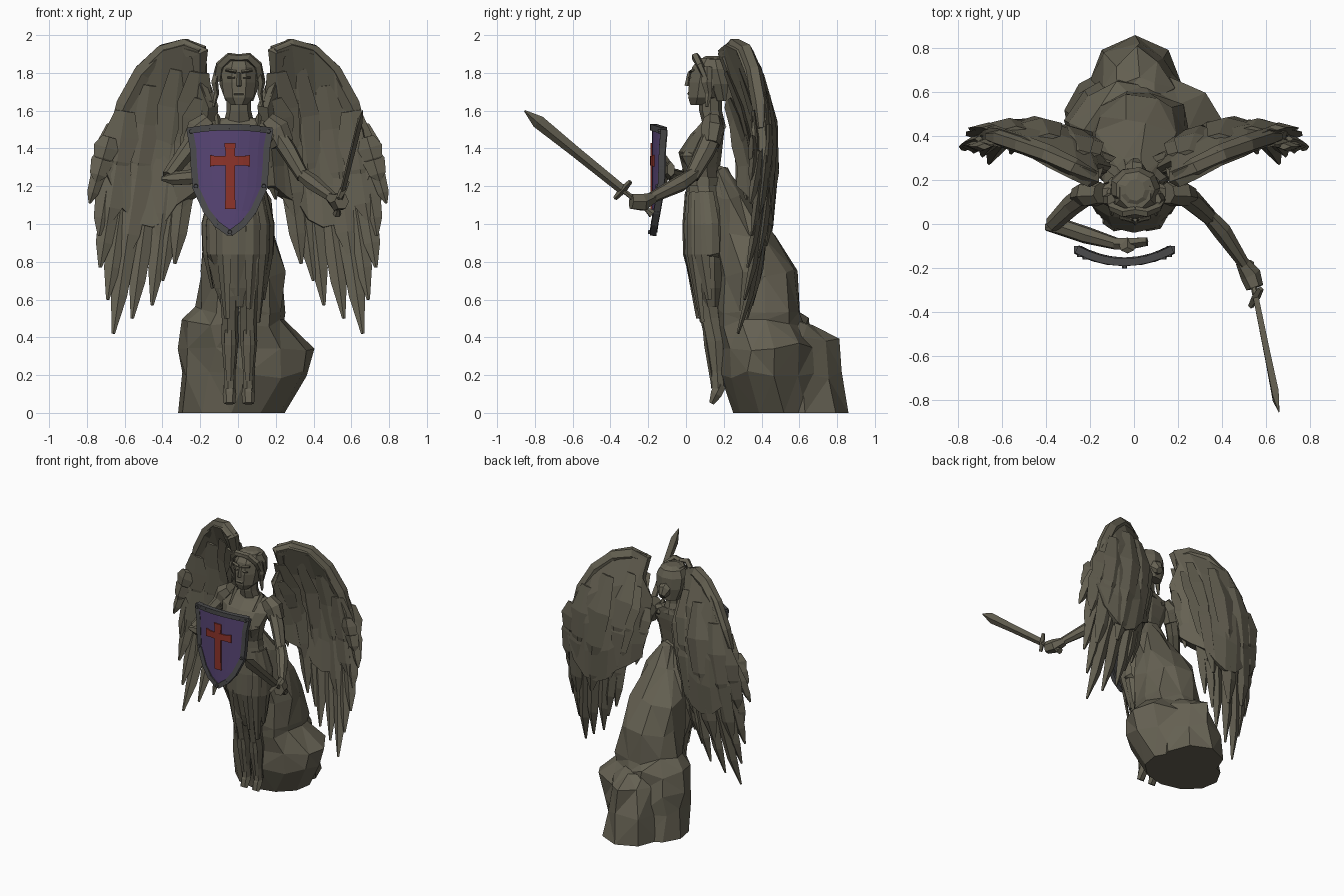
import bpy, bmesh, math, random
from mathutils import Vector as V

random.seed(4)

def material(name, col):
    m = bpy.data.materials.new(name)
    m.diffuse_color = (*col, 1)
    return m

STONE = material("stone", (.130, .119, .085))
GREY = material("dark_grey", (.068, .068, .070))
PURPLE = material("purple", (.097, .060, .178))
RED = material("red", (.27, .034, .023))
X, Y, Z = V((1, 0, 0)), V((0, 1, 0)), V((0, 0, 1))

def finish(bm, name, mat, thick=0):
    bmesh.ops.recalc_face_normals(bm, faces=bm.faces)
    me = bpy.data.meshes.new(name)
    bm.to_mesh(me)
    bm.free()
    me.materials.append(mat)
    ob = bpy.data.objects.new(name, me)
    bpy.context.collection.objects.link(ob)
    if thick:
        mod = ob.modifiers.new("thickness", 'SOLIDIFY')
        mod.thickness, mod.offset = thick, 0
    return ob

def sweep(bm, secs, n=6, hint=X, axis=None, ph=0):
    """Capped skin through rings (centre, r_along_hint, r_across)."""
    cs = [V(s[0]) for s in secs]
    rings = []
    for i, s in enumerate(secs):
        d = (axis or cs[min(i + 1, len(cs) - 1)] - cs[max(i - 1, 0)]).normalized()
        u = (hint - d * hint.dot(d)).normalized()
        v = d.cross(u)
        rings.append([bm.verts.new(cs[i] + u * s[1] * math.cos(a) + v * s[2] * math.sin(a))
                      for a in (2 * math.pi * (k + ph) / n for k in range(n))])
    for a, b in zip(rings, rings[1:]):
        for k in range(n):
            bm.faces.new((a[k], a[(k + 1) % n], b[(k + 1) % n], b[k]))
    bm.faces.new(rings[0][::-1])
    bm.faces.new(rings[-1])

def part(name, secs, n=6, hint=X, axis=None, ph=0, mat=STONE):
    bm = bmesh.new()
    sweep(bm, secs, n, hint, axis, ph)
    return finish(bm, name, mat)

def sheet(name, rows, mat, thick):
    bm = bmesh.new()
    vs = [[bm.verts.new(p) for p in r] for r in rows]
    for a, b in zip(vs, vs[1:]):
        for k in range(len(a) - 1):
            bm.faces.new((a[k], a[k + 1], b[k + 1], b[k]))
    return finish(bm, name, mat, thick)

def along(pts, t):
    f = t * (len(pts) - 1)
    i = min(int(f), len(pts) - 2)
    return V(pts[i]).lerp(V(pts[i + 1]), f - i)

# Rock: rings (z, x0, x1, y0, y1), jittered; a tall leaning mass and a low rear lump
def rock(name, rings, n, ph):
    bm = bmesh.new()
    sweep(bm, [(((a + b) / 2, (c + d) / 2, z), (b - a) / 2, (d - c) / 2) for z, a, b, c, d in rings],
          n, X, Z, ph)
    for v in bm.verts:
        if v.co.z > .01:
            v.co += V([random.uniform(-.025, .025) for _ in range(3)])
    bmesh.ops.triangulate(bm, faces=[f for f in bm.faces if f.calc_center_median().z > .01])
    finish(bm, name, STONE)
rock("rock", [(0, -.32, .25, .25, .72), (.2, -.32, .38, .2, .7), (.35, -.3, .39, .18, .68),
              (.48, -.29, .27, .17, .64), (.55, -.21, .26, .16, .63), (.74, -.21, .25, .15, .585),
              (.95, -.2, .22, .13, .46), (1.15, -.13, .16, .13, .30), (1.3, -.06, .06, .14, .22)], 11, .25)
rock("rear_rock", [(0, -.21, .22, .4, .86), (.2, -.19, .21, .4, .84), (.38, -.15, .17, .42, .79),
                   (.47, -.08, .1, .45, .68)], 8, 0)

# Torso, belt, skirt
part("torso", [((0, .09, 1.14), .13, .09), ((0, .09, 1.22), .125, .085), ((0, .08, 1.3), .145, .1),
               ((0, .075, 1.38), .165, .115), ((0, .11, 1.47), .2, .09), ((0, .14, 1.53), .19, .06),
               ((.005, .15, 1.56), .1, .05)], 10, X, Z, .5)
for s in (-1, 1):
    part("breastplate", [((s * .07, .05, 1.28), .05, .04), ((s * .075, .03, 1.36), .075, .065),
                         ((s * .07, .06, 1.44), .05, .04)], 7, X, Z)
    part("pauldron", [((s * .15, .14, 1.55), .05, .05), ((s * .2, .14, 1.5), .065, .075),
                      ((s * .235, .13, 1.42), .05, .065)], 7, Y)
    part("collar_strap", [((s * .1, .05, 1.47), .015, .02), ((s * .11, .13, 1.57), .015, .02),
                          ((s * .1, .2, 1.5), .015, .02)], 4)
part("belt", [((0, .09, 1.2), .14, .1), ((0, .09, 1.25), .135, .098)], 10, X, Z, .5)
part("skirt", [((0, .09, 1.21), .13, .09), ((0, .11, 1.08), .175, .115), ((0, .115, .95), .185, .12),
               ((.005, .115, .8), .17, .115), ((.01, .125, .66), .14, .09), ((.01, .135, .56), .1, .06)],
     10, X, Z, .5)
# Hanging cloth panels around the skirt
for k in range(9):
    a = math.radians(170 + k * 25)
    def at(r, z, y=.115):
        return (r * math.cos(a), y + .66 * r * math.sin(a), z)
    low = (.86, .66, .74, .5, .62, .55, .48, .6, .82)[k]
    part("skirt_panel", [(at(.145, 1.17, .1), .03, .01), (at(.185, 1.0), .04, .012),
                         (at(.18, .84), .042, .012), (at(.14, low, .145), .016, .008)],
         4, V((-math.sin(a), math.cos(a), 0)))

# Legs with pointed feet
for s in (-1, 1):
    x = .005 + s * .05
    part("leg", [((x + s * .02, .11, .85), .075, .09), ((x, .11, .62), .055, .065),
                 ((x, .13, .5), .045, .055), ((x, .155, .38), .047, .055),
                 ((x, .165, .22), .032, .035), ((x, .17, .13), .033, .04)], 7)
    part("foot", [((x, .185, .15), .03, .035), ((x, .16, .1), .036, .035),
                  ((x, .135, .05), .03, .015)], 6)
    part("greave", [((x, .1, .44), .03, .012), ((x, .11, .36), .035, .015),
                    ((x, .14, .17), .02, .012)], 5)

# Neck, head and face
part("neck", [((.005, .15, 1.52), .085, .06), ((.005, .13, 1.6), .065, .06),
              ((.005, .13, 1.7), .065, .06)], 8, X, Z)
part("head", [((.005, .07, 1.63), .045, .05), ((.005, .095, 1.67), .085, .09),
              ((.005, .11, 1.75), .098, .102), ((.005, .125, 1.83), .1, .1),
              ((.005, .14, 1.88), .075, .075)], 8, X, Z, .5)
part("nose", [((.005, .02, 1.8), .01, .012), ((.005, .008, 1.73), .014, .016)], 4)
part("mouth", [((-.02, .012, 1.69), .008, .006), ((.03, .012, 1.69), .008, .006)], 4, Z)
for s in (-1, 1):
    part("brow", [((.005 + s * .015, .022, 1.805), .009, .012),
                  ((.005 + s * .07, .035, 1.815), .007, .012)], 4, Z)
    part("eyelid", [((.005 + s * .022, .016, 1.775), .006, .006),
                    ((.005 + s * .06, .022, 1.775), .006, .006)], 4, Z)

# Hair
part("hair_cap", [((.005, .2, 1.65), .075, .05), ((.005, .185, 1.74), .11, .075),
                  ((.005, .165, 1.82), .115, .095), ((.005, .155, 1.87), .09, .085),
                  ((.005, .155, 1.89), .045, .05)], 9, X, Z)
part("hair_bun", [((.005, .2, 1.76), .05, .05), ((.005, .25, 1.72), .05, .055),
                  ((.005, .285, 1.69), .025, .025)], 7)
for s in (-1, 1):
    part("fringe", [((.005, .06, 1.88), .02, .02), ((.005 + s * .05, .05, 1.885), .022, .024),
                    ((.005 + s * .1, .075, 1.84), .02, .025), ((.005 + s * .115, .11, 1.76), .015, .025)],
         5, Y)
    part("side_lock", [((s * .105, .11, 1.83), .02, .03), ((s * .125, .11, 1.75), .02, .03),
                       ((s * .115, .12, 1.69), .015, .02), ((s * .13, .11, 1.62), .007, .008)], 5)

# Arms and hands
part("sword_upper_arm", [((.2, .15, 1.49), .05, .055), ((.27, .1, 1.38), .047, .052),
                         ((.345, .03, 1.25), .036, .04)], 7)
part("sword_forearm", [((.33, .05, 1.27), .035, .035), ((.4, -.03, 1.215), .043, .045),
                       ((.5, -.18, 1.14), .027, .03)], 7)
part("sword_hand", [((.49, -.17, 1.14), .03, .03), ((.53, -.23, 1.115), .048, .05),
                    ((.55, -.29, 1.12), .04, .045)], 6)
part("shield_upper_arm", [((-.2, .15, 1.49), .05, .055), ((-.28, .09, 1.37), .047, .052),
                          ((-.37, 0, 1.25), .036, .04)], 7)
part("shield_forearm", [((-.405, -.015, 1.24), .012, .015), ((-.34, -.01, 1.24), .038, .04),
                        ((-.22, -.05, 1.25), .042, .04), ((-.08, -.09, 1.27), .026, .028)], 7, Z)
part("shield_hand", [((-.09, -.09, 1.27), .03, .03), ((-.02, -.09, 1.28), .05, .03),
                     ((.06, -.08, 1.29), .04, .022)], 6, Z)
part("shield_strap", [((-.03, -.12, 1.36), .03, .015), ((-.03, -.09, 1.3), .04, .03),
                      ((-.03, -.12, 1.22), .03, .015)], 4)

# Sword
g, tip = V((.555, -.335, 1.18)), V((.66, -.855, 1.6))
W = V((.35, .6, .7))
part("sword_blade", [(g, .027, .014), (g.lerp(tip, .5), .031, .015), (g.lerp(tip, .86), .038, .015),
                     (tip, .004, .003)], 4, W)
part("sword_grip", [(g.lerp(tip, -.3), .024, .024), (g.lerp(tip, -.25), .014, .014), (g, .014, .014)], 6, W)
w = (W - (tip - g).normalized() * W.dot((tip - g).normalized())).normalized()
part("sword_guard", [(g - w * .065, .014, .012), (g, .02, .02), (g + w * .065, .014, .012)], 4, X)

# Shield: bowed sheet, border bars, rivets and cross
C = -.043
def bow(x, z, out=0):
    return V((x, -.172 + 1.25 * (x - C) ** 2 - out, z))
HALF = [(1.495, .212), (1.4, .195), (1.3, .19), (1.19, .18), (1.07, .125), (1.0, .07), (.955, .008)]
def shield_rows(out):
    return [[bow(C + u / 4 * h, z + (.018 * (1 - u * u / 16) if z > 1.49 else 0), out)
             for u in range(-4, 5)] for z, h in HALF]
sheet("shield_face", shield_rows(0), PURPLE, .016)
sheet("shield_back", shield_rows(-.014), GREY, .012)
rows = shield_rows(.002)
edge = rows[0] + [r[-1] for r in rows[1:]] + [r[0] for r in rows[:0:-1]] + [rows[0][0]]
bm = bmesh.new()
for a, b in zip(edge, edge[1:]):
    e = (b - a) * .08
    sweep(bm, [(a - e, .024, .024), (b + e, .024, .024)], 4, Y, None, .5)
finish(bm, "shield_border", GREY)
for x, z in ((C - .205, 1.49), (C + .205, 1.49), (C - .18, 1.2), (C + .18, 1.2), (C, .957)):
    p = bow(x, z)
    part("rivet", [(p - Y * .03, .011, .011), (p, .014, .014)], 6, X, mat=GREY)
sheet("cross_upright", [[bow(x0 + s * hw, z, .013) for s in (-1, 0, 1)] for x0, hw, z in
                        ((-.043, .03, 1.43), (-.041, .025, 1.38), (-.041, .025, 1.15), (-.041, .029, 1.08))],
      RED, .008)
sheet("cross_bar", [[bow(-.043 + u * .035, 1.335 + s * (.03 if abs(u) == 3 else .024), .0135)
                     for u in range(-3, 4)] for s in (1, -1)], RED, .008)

# Wings: curved shell, broad shoulder and layered feathers
LEAD = [(.67, 1.5), (.61, 1.64), (.51, 1.82), (.39, 1.93), (.27, 1.96), (.19, 1.93), (.19, 1.78), (.13, 1.62)]
LOW = [(.71, 1.28), (.64, 1.1), (.54, 1.0), (.45, .98), (.37, 1.02), (.31, 1.1), (.23, 1.15), (.17, 1.2)]
TIPS = [(.785, 1.11), (.735, .94), (.73, .77), (.69, .6), (.66, .42), (.56, .5), (.455, .57),
        (.4, .7), (.335, .79), (.335, .95), (.29, 1.1), (.2, 1.13)]
def wing_point(s, p, off=0):
    x, z = p
    y = .44 - (1.8 if x < .45 else .8) * (x - .45) ** 2 - (.38 if z > 1.35 else .15) * (z - 1.35) ** 2
    return V((s * x, y + off, z))
for s, side in ((1, "left"), (-1, "right")):
    sheet(side + "_wing_shell", [[wing_point(s, along(LEAD, i / 7).lerp(along(LOW, i / 7), j / 4),
                                             random.uniform(-.012, .012)) for j in range(5)]
                                 for i in range(8)], STONE, .075)
    # Broad rounded leading edge
    part(side + "_wing_leading_edge", [(wing_point(s, V(p).lerp(V((.4, 1.5)), .06)),
                                        .045 if 0 < i < 7 else .025, .055 if 0 < i < 6 else .03)
                                       for i, p in enumerate(LEAD)], 6, Y)
    bm = bmesh.new()
    for i, t in enumerate(TIPS):
        lead, end = along(LEAD, i / 11), V(t)
        layers = [(.3, 1, 0, .058)]
        if i % 2:
            layers += [(.24, .78, .024, .085), (.1, .52, .036, .095)]
        else:
            layers += [(.24, .74, -.024, .085), (.1, .5, -.036, .095)]
        for k0, k1, off, wid in layers:
            if i in (0, 11):
                wid *= .7
            a, b = lead.lerp(end, k0), lead.lerp(end, k1 + (random.uniform(-.05, .05) if k1 < 1 else 0))
            secs = [(wing_point(s, a.lerp(b, q), off * (1.1 - .3 * q)), wid * f, .024 * h) for q, f, h in
                    ((0, .55, .6), (.4, 1, 1), (.8, .75, .9), (1, .15, .3))]
            sweep(bm, secs, 4, Y.cross(secs[-1][0] - secs[0][0]))
    finish(bm, side + "_wing_feathers", STONE)
